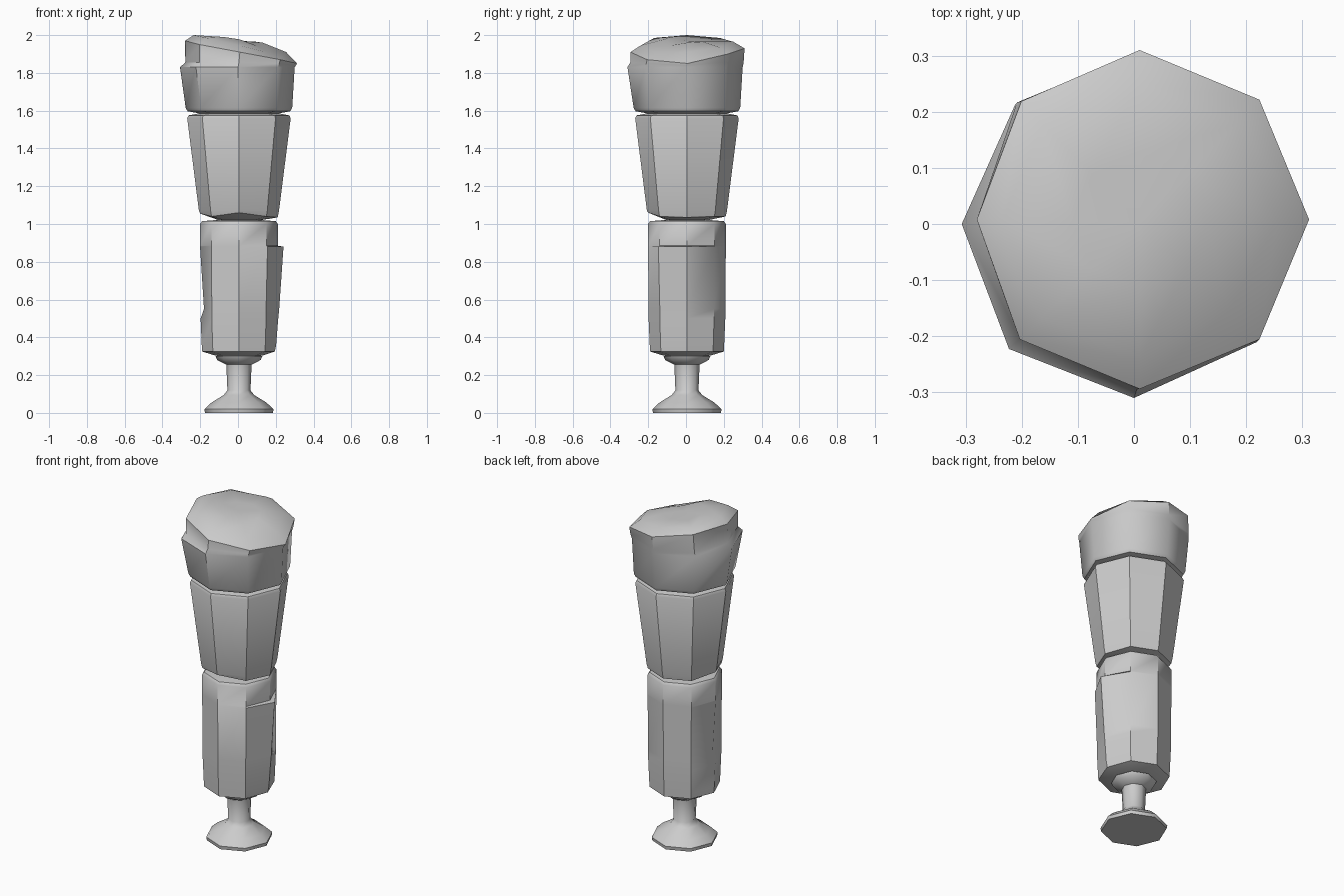
import bpy, bmesh
from math import sin, cos, pi

if "Cube" in bpy.data.objects:
    bpy.data.objects.remove(bpy.data.objects["Cube"])

N = 8


def ring(z, r, cx=0.005, cy=0.005, out=None, lift=None):
    """Octagon ring; out / lift move single corners (0 = +x, counter-clockwise)."""
    out, lift = out or {}, lift or {}
    pts = []
    for i in range(N):
        a = 2 * pi * i / N
        q = r + out.get(i, 0)
        pts.append((cx + q * cos(a), cy + q * sin(a), z + lift.get(i, 0)))
    return pts


def loft(name, rings, smooth=40):
    """Skin a stack of rings and close both ends with a fan."""
    bm = bmesh.new()
    loops = [[bm.verts.new(p) for p in pts] for pts in rings]
    for a, b in zip(loops, loops[1:]):
        for i in range(N):
            j = (i + 1) % N
            bm.faces.new((a[i], a[j], b[j], b[i]))
    bm.faces.new(loops[0][::-1])
    top = bm.faces.new(loops[-1])
    bmesh.ops.poke(bm, faces=[top])
    bmesh.ops.recalc_face_normals(bm, faces=bm.faces)
    mesh = bpy.data.meshes.new(name)
    bm.to_mesh(mesh)
    bm.free()
    ob = bpy.data.objects.new(name, mesh)
    bpy.context.collection.objects.link(ob)
    bpy.ops.object.select_all(action='DESELECT')
    ob.select_set(True)
    bpy.context.view_layer.objects.active = ob
    bpy.ops.object.shade_smooth_by_angle(angle=smooth * pi / 180)
    return ob


# Turned foot with stem and flared collar
loft("foot", [
    ring(0, 0.18), ring(0.02, 0.183), ring(0.055, 0.145), ring(0.095, 0.08),
    ring(0.12, 0.061), ring(0.255, 0.067), ring(0.28, 0.115),
    ring(0.30, 0.124), ring(0.312, 0.09)], 50)

# Lower block with chipped sides
loft("lower_block", [
    ring(0.305, 0.13), ring(0.325, 0.195, out={0: -0.005}),
    ring(0.36, 0.197), ring(0.50, 0.203, out={0: 0.005}),
    ring(0.55, 0.203, out={4: -0.018, 0: 0.01}),
    ring(0.88, 0.206, out={0: 0.03, 7: 0.008}),
    ring(0.885, 0.206), ring(1.00, 0.206), ring(1.015, 0.195),
    ring(1.022, 0.11)])

# Tapered middle block
loft("middle_block", [
    ring(1.018, 0.10), ring(1.04, 0.205, lift={0: -0.005, 4: 0.015, 6: 0.02}),
    ring(1.07, 0.212), ring(1.56, 0.274), ring(1.575, 0.267),
    ring(1.592, 0.18)])

# Top block with a stepped chip on the front left and a slanted crown
rim = {0: -0.05, 1: 0.0, 2: 0.03, 3: 0.065, 4: 0.07, 5: 0.05, 6: 0.01, 7: -0.03}
crown = {0: -0.045, 1: -0.02, 2: 0.01, 3: 0.03, 4: 0.045, 5: 0.03, 6: -0.01, 7: -0.05}
loft("top_block", [
    ring(1.58, 0.18), ring(1.597, 0.272), ring(1.615, 0.282),
    ring(1.83, 0.300, 0, 0, out={4: 0.007, 5: 0.015, 6: 0.01}),
    ring(1.855, 0.302, 0.005, 0.003,
         out={4: -0.018, 5: -0.008, 6: -0.004}, lift={0: -0.015, 7: -0.005}),
    ring(1.90, 0.302, 0.01, 0.008, out={4: -0.012, 3: -0.004}, lift=rim),
    ring(1.955, 0.245, 0.01, 0.005, out={7: -0.02}, lift=crown),
    ring(1.965, 0.12, 0.01, 0.005,
         lift={0: -0.005, 3: 0.005, 4: 0.02, 5: 0.025, 6: 0.012, 7: -0.02})], 45)
